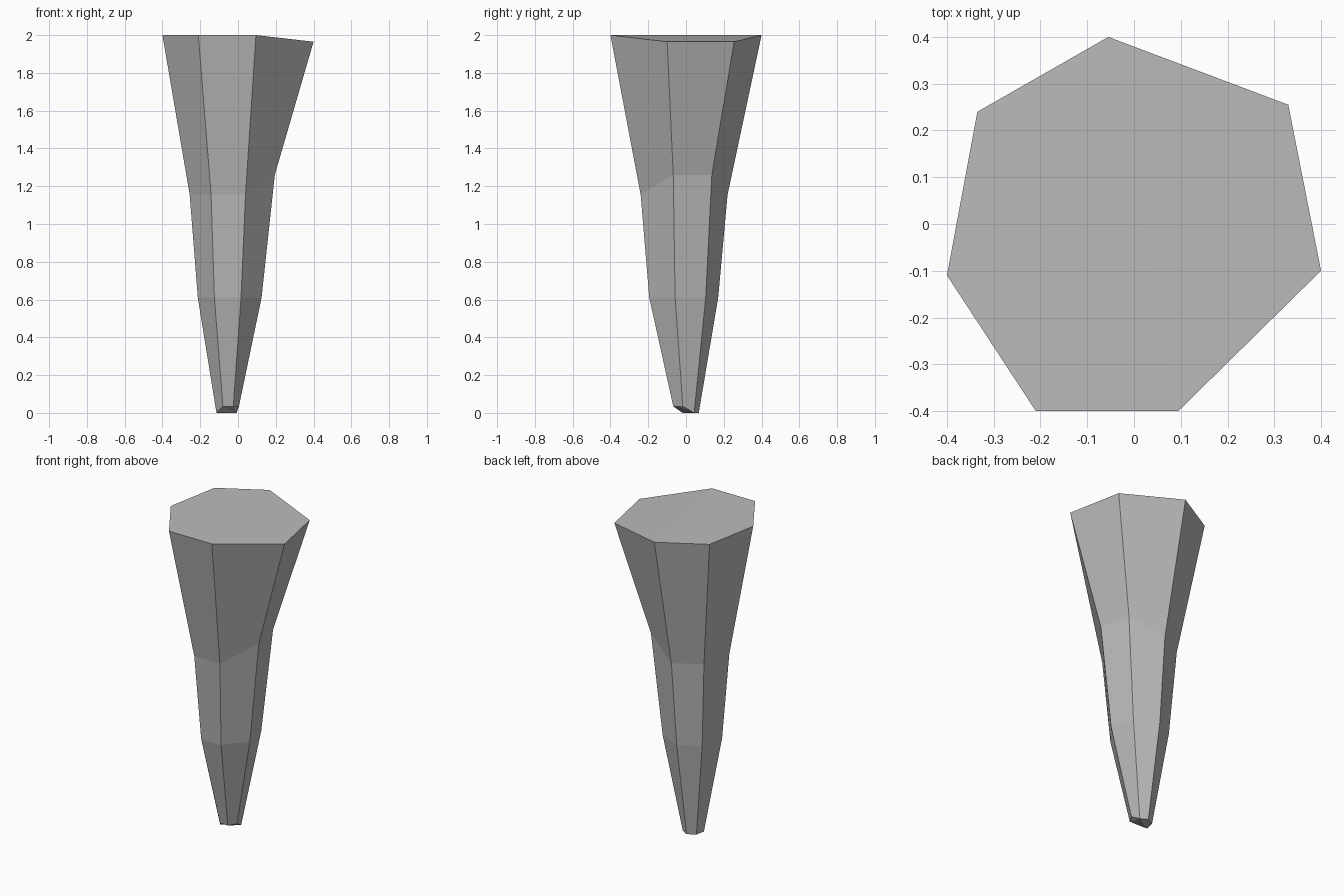
import bpy
import bmesh

cube = bpy.data.objects.get("Cube")
if cube:
    bpy.data.objects.remove(cube, do_unlink=True)

# Plain grey stone
stone = bpy.data.materials.new("grey_stone")
stone.use_nodes = True
grey = (0.5, 0.5, 0.5, 1)
stone.diffuse_color = grey
stone.node_tree.nodes["Principled BSDF"].inputs["Base Color"].default_value = grey

# Seven-sided outline, counter-clockwise from the front edge
outline = [(-0.21, -0.4), (0.095, -0.4), (0.4, -0.1), (0.33, 0.255),
           (-0.055, 0.4), (-0.335, 0.24), (-0.4, -0.11)]
count = len(outline)
front_a, front_b, left_a, left_b, back, right_b, right_a = range(count)


def add_ring(bm, z, scale, shift, pull=0, raised=(), lift=0):
    """Scaled copy of the outline; the left corners are pulled inward,
    and the raised corners are moved in height."""
    ring = []
    for i, (x, y) in enumerate(outline):
        px = x * scale[0] + shift[0]
        if i in (left_a, left_b):
            px -= pull
        py = y * scale[1] + shift[1]
        ring.append(bm.verts.new((px, py, z + (lift if i in raised else 0))))
    return ring


bm = bmesh.new()
left = (left_a, left_b)
rings = [
    add_ring(bm, 0, (0.18, 0.169), (-0.042, 0), 0.025, (front_a, front_b, left_a), 0.035),
    add_ring(bm, 0.61, (0.462, 0.456), (-0.028, -0.012), 0.032),
    add_ring(bm, 1.155, (0.597, 0.575), (-0.017, -0.01), 0.027, left, 0.105),
    add_ring(bm, 2, (1, 1), (0, 0), 0, left, -0.035),
]

# Side facets
for low, high in zip(rings, rings[1:]):
    for i in range(count):
        j = (i + 1) % count
        bm.faces.new((low[i], low[j], high[j], high[i]))

# Top cap: level part plus the chipped left corner
top = rings[-1]
bm.faces.new([top[i] for i in (front_a, front_b, back, right_b, right_a)])
bm.faces.new([top[i] for i in (front_b, left_b, back)])
bm.faces.new([top[i] for i in (front_b, left_a, left_b)])

# Tip: level part plus the chipped front
tip = rings[0]
bm.faces.new([tip[i] for i in (right_a, right_b, back, left_b)])
for corners in ((left_b, left_a, front_b), (left_b, front_b, front_a),
                (left_b, front_a, right_a)):
    bm.faces.new([tip[i] for i in corners])

bmesh.ops.recalc_face_normals(bm, faces=bm.faces)
mesh = bpy.data.meshes.new("stone_spike")
bm.to_mesh(mesh)
bm.free()
mesh.materials.append(stone)
spike = bpy.data.objects.new("stone_spike", mesh)
bpy.context.collection.objects.link(spike)
